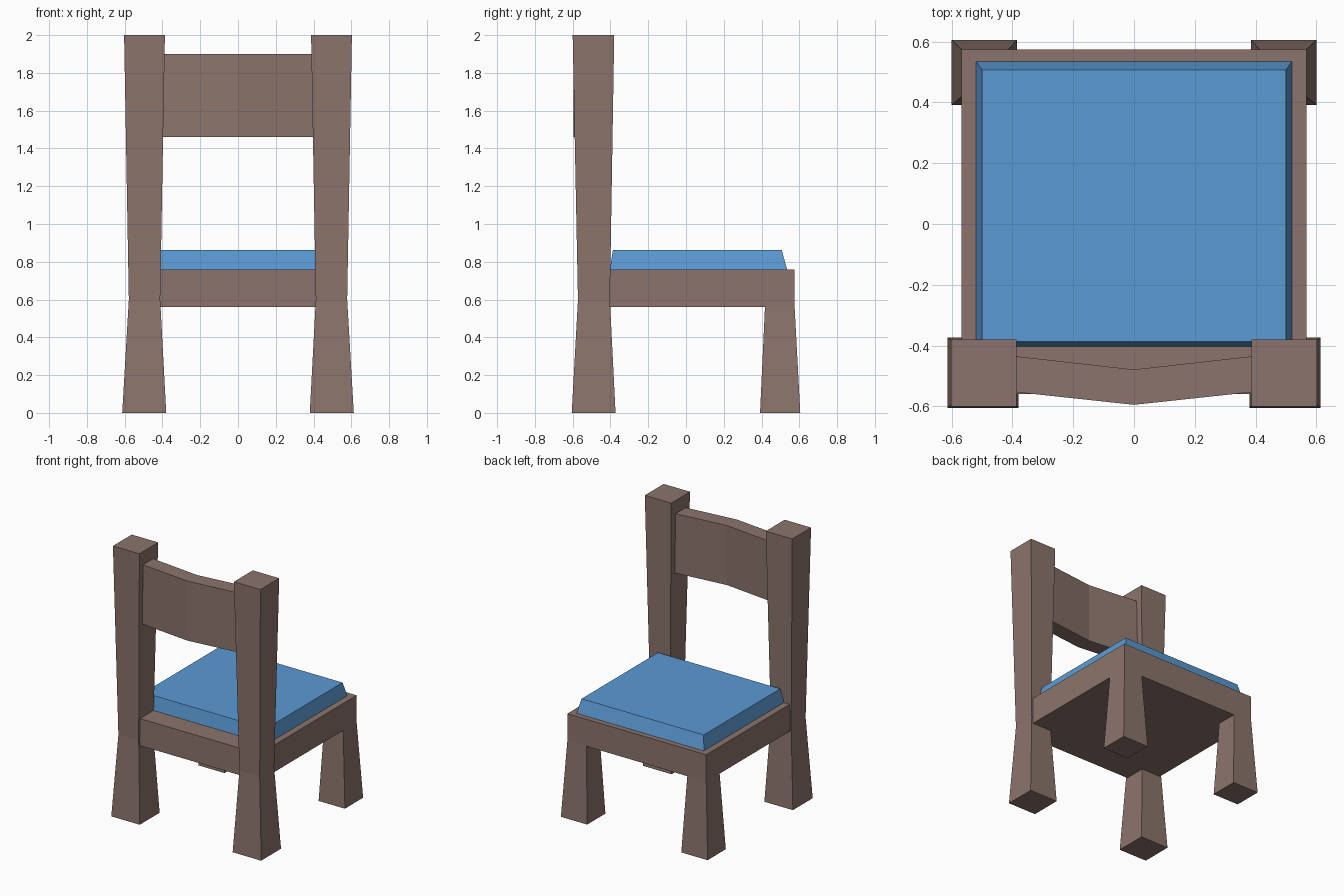
import bpy
import bmesh

if "Cube" in bpy.data.objects:
    bpy.data.objects.remove(bpy.data.objects["Cube"])


def material(name, rgb):
    m = bpy.data.materials.new(name)
    m.diffuse_color = (*rgb, 1)
    m.use_nodes = True
    m.node_tree.nodes["Principled BSDF"].inputs["Base Color"].default_value = m.diffuse_color
    return m


wood = material("brown wood", (0.26, 0.175, 0.15))
fabric = material("blue fabric", (0.105, 0.328, 0.665))


def loft(name, rings, mat):
    """Skin a stack of equal-length closed rings and cap both ends."""
    bm = bmesh.new()
    loops = [[bm.verts.new(p) for p in ring] for ring in rings]
    n = len(loops[0])
    for a, b in zip(loops, loops[1:]):
        for i in range(n):
            j = (i + 1) % n
            bm.faces.new((a[i], a[j], b[j], b[i]))
    bm.faces.new(loops[0][::-1])
    bm.faces.new(loops[-1])
    bmesh.ops.recalc_face_normals(bm, faces=bm.faces)
    me = bpy.data.meshes.new(name)
    bm.to_mesh(me)
    bm.free()
    me.materials.append(mat)
    ob = bpy.data.objects.new(name, me)
    bpy.context.collection.objects.link(ob)
    return ob


def rect(x0, x1, y0, y1, z):
    return [(x0, y0, z), (x1, y0, z), (x1, y1, z), (x0, y1, z)]


def mirror_x(ob):
    mod = ob.modifiers.new("mirror", 'MIRROR')
    mod.use_axis[0] = True


# Tall posts: flared foot, waist at seat height, flared top
mirror_x(loft("tall_post", [
    rect(0.38, 0.613, -0.605, -0.373, 0),
    rect(0.412, 0.578, -0.572, -0.403, 0.6),
    rect(0.387, 0.603, -0.60, -0.38, 2.0)], wood))

# Short legs, flush with the seat corner
mirror_x(loft("short_leg", [
    rect(0.385, 0.60, 0.392, 0.605, 0),
    rect(0.413, 0.568, 0.418, 0.575, 0.56)], wood))

# Seat frame
loft("seat", [rect(-0.568, 0.568, -0.56, 0.575, z) for z in (0.56, 0.76)], wood)

# Cushion with sloped sides
loft("cushion", [
    rect(-0.52, 0.52, -0.403, 0.535, 0.76),
    rect(-0.5, 0.5, -0.387, 0.507, 0.862)], fabric)

# Backrest, bent at the centre
loft("backrest", [[
    (-0.40, -0.552, z), (0, -0.595, z), (0.40, -0.552, z),
    (0.40, -0.434, z), (0, -0.479, z), (-0.40, -0.434, z)]
    for z in (1.46, 1.90)], wood)
